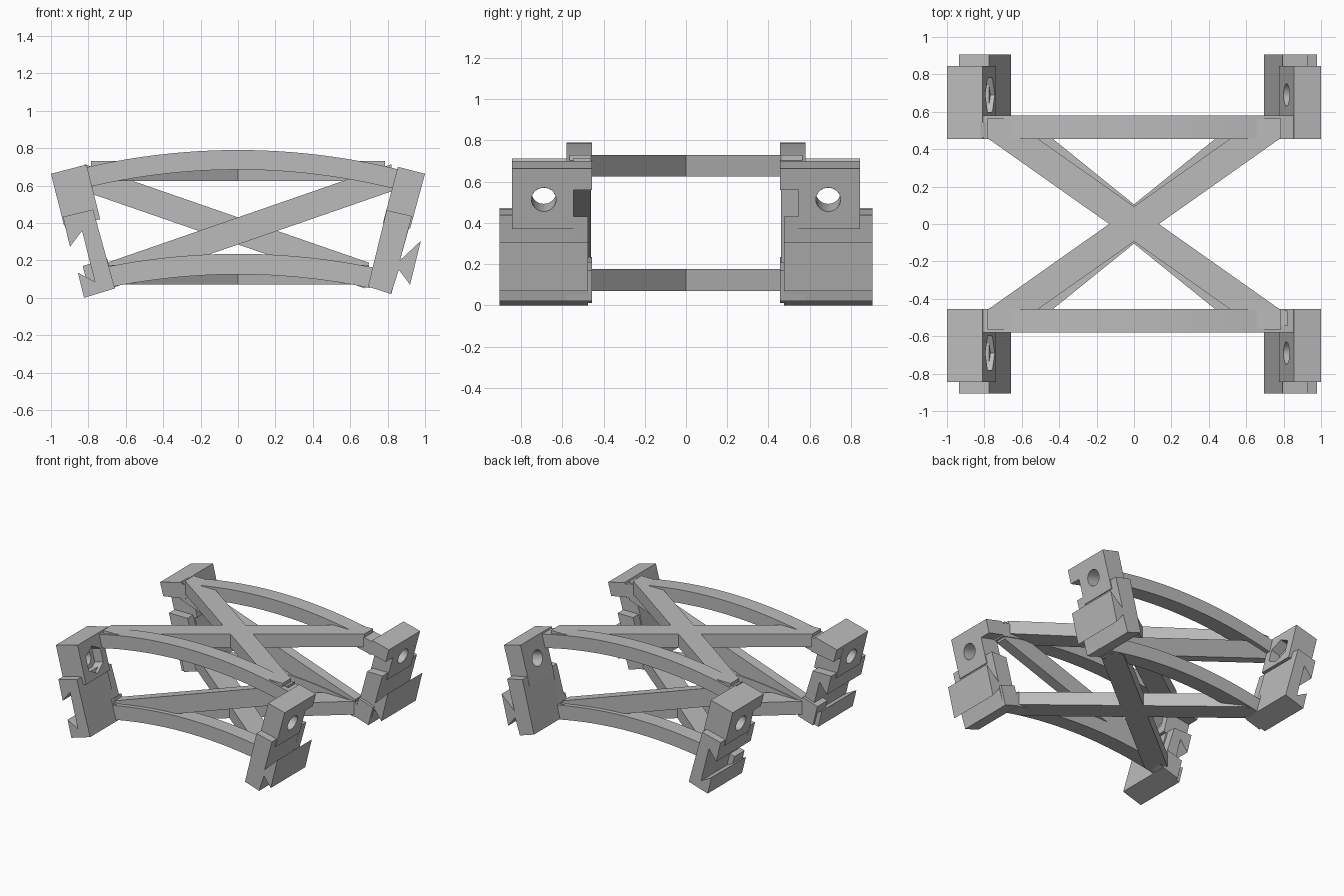
import bpy, bmesh, math
from mathutils import Vector

cube = bpy.data.objects.get("Cube")
if cube:
    bpy.data.objects.remove(cube, do_unlink=True)

grey = bpy.data.materials.new("plain_grey")
grey.use_nodes = True
COLOUR = (0.5, 0.5, 0.5, 1)
grey.diffuse_color = COLOUR
grey.node_tree.nodes["Principled BSDF"].inputs["Base Color"].default_value = COLOUR


def prism(name, points, low, high):
    """Extrude a closed outline of 3D points made by the low and high functions."""
    bm = bmesh.new()
    a = [bm.verts.new(low(p)) for p in points]
    b = [bm.verts.new(high(p)) for p in points]
    bm.faces.new(a)
    bm.faces.new(b)
    n = len(points)
    for i in range(n):
        j = (i + 1) % n
        bm.faces.new((a[i], a[j], b[j], b[i]))
    bmesh.ops.recalc_face_normals(bm, faces=bm.faces)
    mesh = bpy.data.meshes.new(name)
    bm.to_mesh(mesh)
    bm.free()
    mesh.materials.append(grey)
    obj = bpy.data.objects.new(name, mesh)
    bpy.context.collection.objects.link(obj)
    return obj


def side_prism(name, points, y0, y1):
    return prism(name, points, lambda p: (p[0], y0, p[1]), lambda p: (p[0], y1, p[1]))


def flat_prism(name, points, z0, z1):
    return prism(name, points, lambda p: (p[0], p[1], z0), lambda p: (p[0], p[1], z1))


def drill(obj, centre, direction, radius, depth, sides):
    """Cut a round or six-sided hole along a direction in the xz plane."""
    d = Vector(direction).normalized()
    up = Vector((0, 1, 0)).cross(d)
    ring = [(math.cos(math.tau * i / sides) * radius, math.sin(math.tau * i / sides) * radius)
            for i in range(sides)]
    c = Vector(centre)

    def place(s):
        return lambda p: c + up * p[0] + Vector((0, p[1], 0)) + d * s

    cutter = prism("hole_cutter", ring, place(-depth), place(depth))
    cutter.hide_render = True
    mod = obj.modifiers.new("hole", "BOOLEAN")
    mod.object = cutter
    mod.operation = "DIFFERENCE"
    mod.solver = "EXACT"
    bpy.context.view_layer.objects.active = obj
    bpy.ops.object.modifier_apply(modifier=mod.name)
    bpy.data.objects.remove(cutter, do_unlink=True)


def arc(x_end, z_top, thick, radius=3.6, steps=24):
    """Outline of a shallow arched beam."""
    xs = [x_end * (2 * i / steps - 1) for i in range(steps + 1)]
    drop = lambda x: radius - math.sqrt(radius * radius - x * x)
    return ([(x, z_top - drop(x)) for x in xs]
            + [(x * 0.98, z_top - thick - drop(x)) for x in reversed(xs)])


# Outlines of the four corner brackets, one pair for each side
right_upper = [(0.855, 0.70), (1.0, 0.663), (0.92, 0.37), (0.775, 0.40)]
right_cap = [(0.855, 0.70), (1.0, 0.663), (0.972, 0.56), (0.825, 0.595)]
right_clip = [(0.795, 0.468), (0.93, 0.437), (0.866, 0.20), (0.978, 0.305),
              (0.92, 0.07), (0.86, 0.15), (0.818, 0.02), (0.695, 0.06)]
right_foot = [(0.735, 0.21), (0.695, 0.06), (0.82, 0.02), (0.86, 0.17)]
left_upper = [(-1.0, 0.663), (-0.81, 0.712), (-0.737, 0.42), (-0.93, 0.385)]
left_cap = [(-1.0, 0.663), (-0.81, 0.712), (-0.775, 0.59), (-0.972, 0.56)]
left_clip = [(-0.936, 0.433), (-0.775, 0.472), (-0.658, 0.05), (-0.823, 0.0),
             (-0.856, 0.134), (-0.765, 0.086), (-0.834, 0.358), (-0.898, 0.273)]
left_foot = [(-0.70, 0.21), (-0.658, 0.05), (-0.79, 0.01), (-0.83, 0.17)]

sides = {"right": (right_upper, right_cap, right_clip, right_foot, 1),
         "left": (left_upper, left_cap, left_clip, left_foot, -1)}

for end, s in (("front", -1), ("back", 1)):
    for side, (upper, cap, clip, foot, sx) in sides.items():
        tag = f"{end}_{'left' if sx > 0 else 'right'}"
        block = side_prism(tag + "_bracket_top", upper, s * 0.545, s * 0.845)
        axis = (sx * 0.968, 0, -0.25)
        drill(block, (sx * 0.89, s * 0.69, 0.531), axis, 0.06, 0.3, 32)
        # Nut pocket on one side only
        if sx < 0:
            drill(block, (-0.772, s * 0.69, 0.55), axis, 0.104, 0.075, 6)
        side_prism(tag + "_bracket_cap", cap, s * 0.455, s * 0.545)
        side_prism(tag + "_clip", clip, s * 0.545, s * 0.905)
        short = [(x, min(z, 0.43)) for x, z in clip]
        side_prism(tag + "_clip_edge", short, s * 0.475, s * 0.545)
        side_prism(tag + "_foot", foot, s * 0.455, s * 0.58)

    # Arched rails and the slanted brace between them
    side_prism(end + "_upper_rail", arc(0.86, 0.79, 0.105), s * 0.455, s * 0.58)
    side_prism(end + "_lower_rail", arc(0.72, 0.235, 0.11), s * 0.455, s * 0.58)
    brace = [(x, z + 0.346 * x) for x, z in
             ((-0.70, 0.43), (0.82, 0.43), (0.82, 0.285), (-0.68, 0.285))]
    side_prism(end + "_brace", [(-s * x, z) for x, z in brace], s * 0.462, s * 0.545)

# Flat crossed bars joining the two rail frames
for level, reach, run, z0, z1 in (("upper", 0.785, 0.65, 0.625, 0.73),
                                  ("lower", 0.70, 0.57, 0.07, 0.175)):
    half = [(reach, 0.46), (reach, 0.565), (0.565 * run / 0.46 - 0.13, 0.565)]
    bar = half + [(-x, -y) for x, y in half]
    for name, m in (("a", 1), ("b", -1)):
        flat_prism(f"{level}_cross_bar_{name}", [(m * x, y) for x, y in bar], z0, z1)
